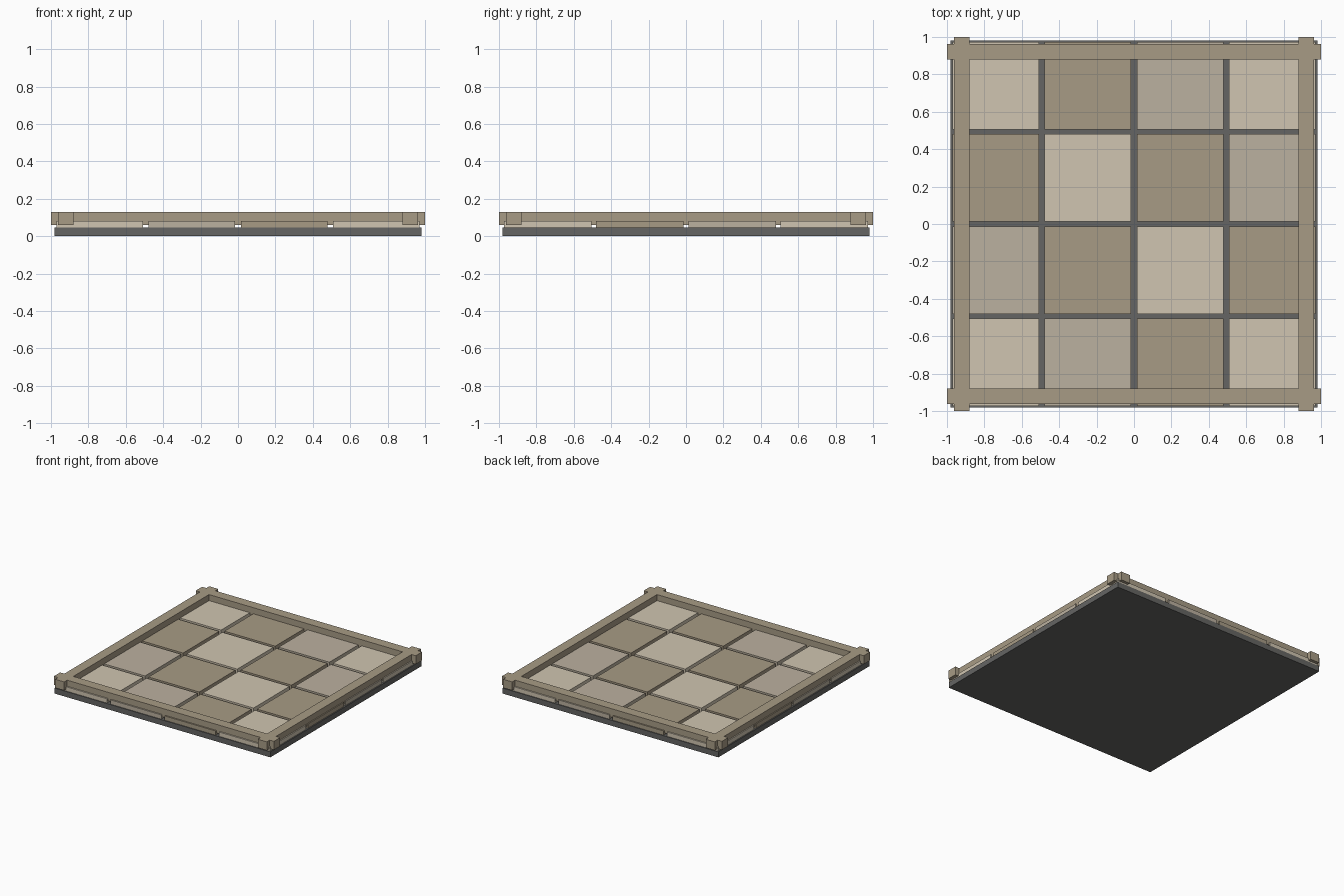
import bpy
import bmesh

if "Cube" in bpy.data.objects:
    bpy.data.objects.remove(bpy.data.objects["Cube"])


def material(name, rgb):
    m = bpy.data.materials.new(name)
    m.diffuse_color = (*rgb, 1)
    m.use_nodes = True
    m.node_tree.nodes["Principled BSDF"].inputs["Base Color"].default_value = m.diffuse_color
    return m


def box(name, x, y, z, mat):
    """Box from (min, max) ranges on each axis."""
    bm = bmesh.new()
    bmesh.ops.create_cube(bm, size=1)
    for v in bm.verts:
        v.co = [r[0] if c < 0 else r[1] for c, r in zip(v.co, (x, y, z))]
    mesh = bpy.data.meshes.new(name)
    bm.to_mesh(mesh)
    bm.free()
    mesh.materials.append(mat)
    obj = bpy.data.objects.new(name, mesh)
    bpy.context.collection.objects.link(obj)
    return obj


grout = material("grout", (0.13, 0.13, 0.125))
stone = {
    "L": material("light_stone", (0.63, 0.56, 0.44)),
    "M": material("medium_stone", (0.50, 0.44, 0.35)),
    "D": material("dark_stone", (0.39, 0.33, 0.235)),
}

# Base slab
box("base_slab", (-0.98, 0.98), (-0.98, 0.98), (0, 0.045), grout)

# Paving tiles, rows listed from back to front
pattern = ["LDML", "DLDM", "MDLD", "LMDL"]
pitch, half_x, half_y = 0.493, 0.231, 0.234
for r, row in enumerate(pattern):
    for c, tone in enumerate(row):
        x, y = (c - 1.5) * pitch, (1.5 - r) * pitch
        box(f"tile_{r + 1}_{c + 1}", (x - half_x, x + half_x),
            (y - half_y, y + half_y), (0.04, 0.08), stone[tone])

# Border beams, crossing and overhanging at the corners
for label_x, label_y, s in (("front", "left", -1), ("back", "right", 1)):
    across = sorted((s * 0.88, s * 0.962))
    box(f"{label_x}_beam", (-1, 1), across, (0.06, 0.13), stone["D"])
    box(f"{label_y}_beam", across, (-1, 1), (0.06, 0.13), stone["D"])
